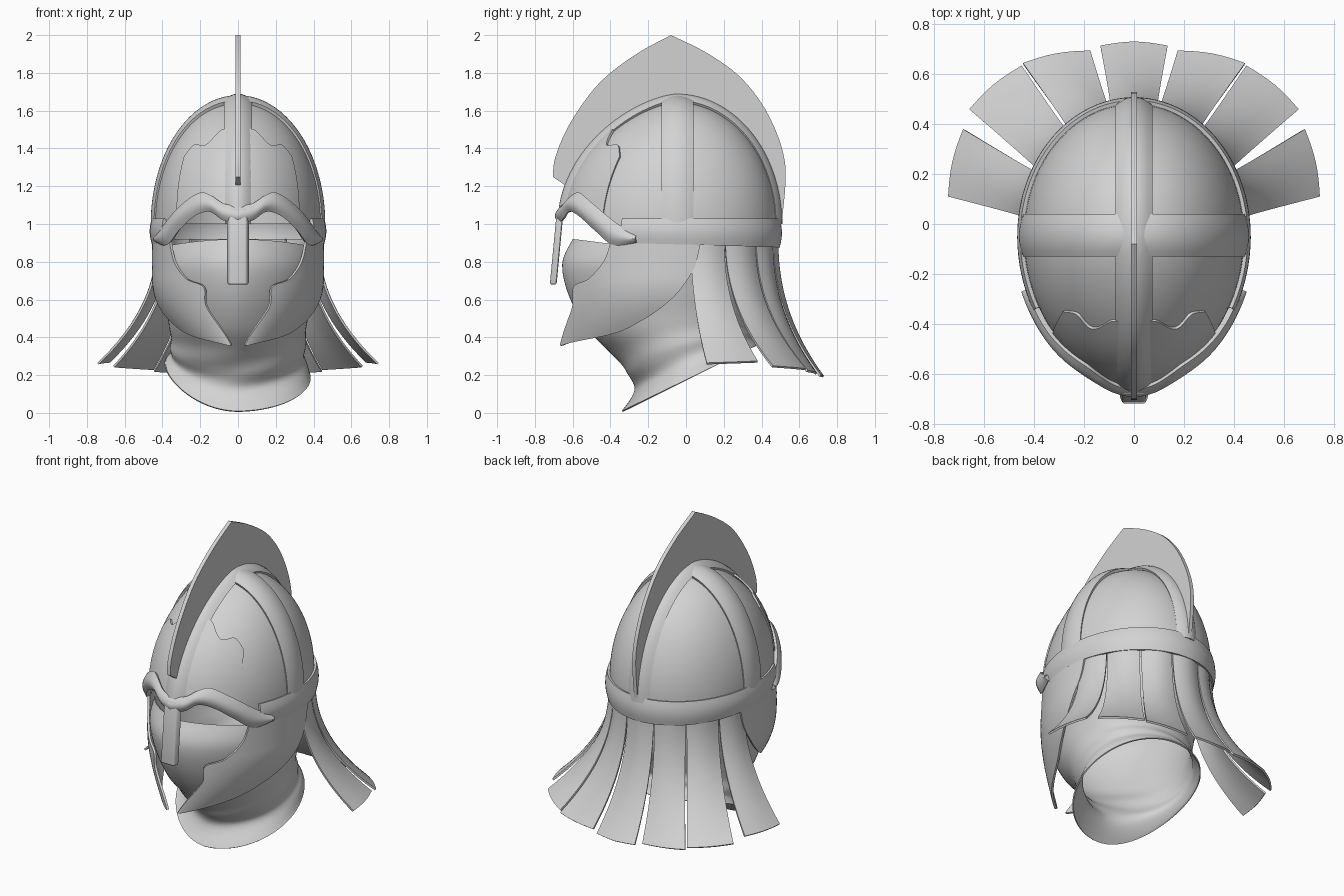
import bpy, bmesh, math
from math import sin, cos, acos, radians, pi, sqrt
from mathutils import Vector

if "Cube" in bpy.data.objects:
    bpy.data.objects.remove(bpy.data.objects["Cube"])

steel = bpy.data.materials.new("plain_grey")
steel.use_nodes = True
GREY = (0.65, 0.65, 0.65, 1)
steel.diffuse_color = GREY
steel.node_tree.nodes["Principled BSDF"].inputs["Base Color"].default_value = GREY

# Helmet form: an egg outline, pointed in front, closing into a dome
CY, BASE, RISE = -0.05, 1.0, 0.68
WIDE, FRONT, BACK, POINT = 0.46, 0.62, 0.55, 1.18


def egg(a, s, off=0.0):
    """Outline point at angle a (0 = front, pi = back) and dome scale s."""
    c, n = cos(a), sin(a)
    x = (WIDE * s + off) * (n ** POINT if c > 0 and n > 0 else max(n, 0))
    y = CY - c * ((FRONT * s ** 1.3 if c > 0 else BACK * s) + off)
    return x, y


def shell(a, z, off=0.0):
    s = sqrt(max(0, 1 - (max(z - BASE, 0) / RISE) ** 2))
    x, y = egg(a, s, off)
    taper = 1 - 0.27 * (max(0.72 - z, 0) / 0.3) ** 2
    return x * taper, y, z


def inside(p):
    h = (p.z - BASE) / RISE
    if h >= 1:
        return False
    s = sqrt(1 - h * h)
    front = p.y < CY
    ry = FRONT * s ** 1.3 if front else BACK * s
    return (abs(p.x) / (WIDE * s)) ** (2 / POINT if front else 2) + ((p.y - CY) / ry) ** 2 < 1


def cast(origin, direction):
    lo, hi = 0.0, 1.0
    for _ in range(24):
        mid = (lo + hi) / 2
        lo, hi = (mid, hi) if inside(origin + direction * mid) else (lo, mid)
    return origin + direction * lo


def curve(pts, t):
    """Smooth curve through a few points, t from 0 to 1."""
    k = min(int(t * (len(pts) - 1)), len(pts) - 2)
    f = t * (len(pts) - 1) - k
    p = [Vector(pts[min(max(k + i, 0), len(pts) - 1)]) for i in (-1, 0, 1, 2)]
    return p[1] + 0.5 * f * (p[2] - p[0] + f * (2 * p[0] - 5 * p[1] + 4 * p[2] - p[3]
                             + f * (3 * (p[1] - p[2]) + p[3] - p[0])))


def finish(name, bm, thick=0.0, mirror=False, side=-1, bevel=0.0):
    bmesh.ops.remove_doubles(bm, verts=bm.verts, dist=1e-5)
    mesh = bpy.data.meshes.new(name)
    bm.to_mesh(mesh)
    bm.free()
    obj = bpy.data.objects.new(name, mesh)
    bpy.context.collection.objects.link(obj)
    mesh.materials.append(steel)
    if mirror:
        obj.modifiers.new("mirror", 'MIRROR').use_clip = True
    if thick:
        m = obj.modifiers.new("thickness", 'SOLIDIFY')
        m.thickness, m.offset = thick, side
    if bevel:
        m = obj.modifiers.new("bevel", 'BEVEL')
        m.width, m.segments = bevel, 3
    bpy.ops.object.select_all(action='DESELECT')
    obj.select_set(True)
    bpy.context.view_layer.objects.active = obj
    bpy.ops.object.convert(target='MESH')
    bpy.ops.object.shade_smooth_by_angle(angle=radians(35))


def grid(name, func, n, m, **kw):
    """Surface func(u, v) with its faces turned outwards."""
    bm = bmesh.new()
    rows = [[bm.verts.new(func(i / n, j / m)) for j in range(m + 1)] for i in range(n + 1)]
    for r, q in zip(rows, rows[1:]):
        for j in range(m):
            bm.faces.new((r[j], q[j], q[j + 1], r[j + 1]))
    bm.normal_update()
    hub = Vector((0, CY, 0.8))
    if sum(f.normal.dot(f.calc_center_median() - hub) * f.calc_area() for f in bm.faces) < 0:
        bmesh.ops.reverse_faces(bm, faces=bm.faces)
    finish(name, bm, **kw)


def plate(name, low, high, off, thick, n=40, m=6):
    """Mirrored plate on the shell between two (degrees, height) edges."""
    def func(u, v):
        p = curve(low, u).lerp(curve(high, u), v)
        return shell(radians(max(p[0], 0)), p[1], off(u, v))
    grid(name, func, n, m, thick=thick, mirror=True)


def by_y(pts):
    """Turn (y, height) points into (degrees, height)."""
    return [(math.degrees(acos((CY - y) / (FRONT if y < CY else BACK))), z) for y, z in pts]


# Dome, sunk below the ribs and open below the brow
HEM = [(0, 1.05), (18, 1.07), (32, 1.11), (46, 1.04), (60, 0.97), (70, 1.0), (180, 1.0)]


def dome(u, v):
    a = 180 * u
    k = max(i for i in range(len(HEM) - 1) if HEM[i][0] <= a)
    (a0, z0), (a1, z1) = HEM[k], HEM[k + 1]
    low = z0 + (z1 - z0) * (a - a0) / (a1 - a0)
    t = math.asin((low - BASE) / RISE)
    t += (pi / 2 - t) * v
    s = max(cos(t), 0)
    return (*egg(radians(a), s, -0.018 * s), BASE + (RISE - 0.03) * sin(t))


grid("dome", dome, 60, 24, thick=0.012, mirror=True)


# Rounded ribs: one front to back, one side to side
def long_rib(u, v):
    t = radians(8 + 172 * u)
    d = Vector((0, -cos(t), sin(t)))
    return cast(Vector((0.15 * v - 0.075, CY, BASE)), d) + d * (0.01 - 0.026 * (2 * v - 1) ** 2)


def cross_rib(u, v):
    d = Vector((cos(pi * u), 0, sin(pi * u)))
    return cast(Vector((0, -0.13 + 0.17 * v, BASE)), d) + d * (0.002 - 0.013 * (2 * v - 1) ** 2)


grid("centre_rib", long_rib, 60, 8, thick=0.02)
grid("side_rib", cross_rib, 60, 8, thick=0.02)

# Thin plates on the forehead, rim band, brow and cheeks
plate("forehead_plate", [(0, 1.08), (20, 1.1), (33, 1.12), (45, 1.08), (50, 1.05)],
      [(0, 1.5), (20, 1.5), (33, 1.42), (45, 1.42), (52, 1.36)],
      lambda u, v: -0.012, 0.012)
plate("rim_band", [(62, 0.9), (100, 0.89), (140, 0.88), (180, 0.875)],
      [(62, 1.03), (100, 1.03), (140, 1.03), (180, 1.03)],
      lambda u, v: -0.004 + 0.012 * sin(pi * v), 0.02)
plate("brow", [(0, 1.0), (13, 1.02), (23, 1.065), (34, 1.04), (46, 0.965), (57, 0.89), (70, 0.9)],
      [(0, 1.09), (13, 1.11), (22, 1.15), (31, 1.165), (45, 1.10), (60, 1.0), (70, 0.94)],
      lambda u, v: 0.002 + 0.024 * sin(pi * v), 0.03)
plate("cheek_guard",
      by_y([(-0.40, 0.91), (-0.44, 0.80), (-0.52, 0.71), (-0.60, 0.665), (-0.605, 0.55), (-0.66, 0.36)]),
      by_y([(0.08, 0.91), (0.04, 0.76), (-0.08, 0.6), (-0.25, 0.48), (-0.42, 0.41), (-0.655, 0.355)]),
      lambda u, v: -0.004 + 0.012 * u ** 4, 0.014, m=12)

# Nose guard, wedge-shaped and leaning forward towards its lower end
bm = bmesh.new()
bmesh.ops.create_cube(bm, size=1)
for v in bm.verts:
    top = v.co.z > 0
    slim = 0.75 if v.co.y < 0 else 1
    v.co = Vector((v.co.x * slim * 0.12, (-0.665 if top else -0.703) + v.co.y * 0.036,
                   1.08 if top else 0.68))
finish("nose_guard", bm, bevel=0.01)

# Crest fin: an upright blade between the dome and a pointed arch
ARCH_F = [(-0.705, 1.25), (-0.69, 1.36), (-0.61, 1.54), (-0.46, 1.745), (-0.27, 1.895), (-0.08, 2.0)]
ARCH_B = [(-0.08, 2.0), (0.12, 1.9), (0.3, 1.765), (0.44, 1.57), (0.525, 1.32), (0.51, 1.03)]


def fin(u, v):
    arch = curve(ARCH_F, u * 2) if u <= 0.5 else curve(ARCH_B, u * 2 - 1)
    t = radians(19 + 157 * u)
    base = cast(Vector((0, CY, BASE)), Vector((0, -cos(t), sin(t))))
    return Vector((0, base.y, base.z)).lerp(Vector((0, arch[0], arch[1])), v)


grid("crest", fin, 60, 6, thick=0.024, side=0)

# Neck flaps: seven strips flaring out from the rim
FLAPS = [("side", 98, 119, (0.745, 0.11, 0.265), (0.685, 0.38, 0.275)),
         ("rear_side", 119.5, 143, (0.66, 0.46, 0.25), (0.45, 0.635, 0.235)),
         ("rear", 143.5, 167, (0.445, 0.645, 0.225), (0.175, 0.695, 0.21)),
         ("centre", 167.5, 180, (0.135, 0.715, 0.2), (0, 0.717, 0.195))]
for label, a0, a1, tip0, tip1 in FLAPS:
    middle = 1 if a1 == 180 else 0.5

    def flap(u, v):
        w = middle + (v - middle) * (1 - 0.03 * sin(pi * u))
        a = radians(a0 + (a1 - a0) * w)
        top = Vector(shell(a, 0.92, -0.025))
        tip = Vector(tip0).lerp(Vector(tip1), w)
        p = top.lerp(tip, u ** 2.2)
        p.z = top.z + (tip.z - top.z) * u
        x, y, _ = shell(a, 0.92)
        return p + Vector((x, y - CY, 0)).normalized() * 0.014 * sin(pi * v * 0.5 / middle)
    grid(label + "_neck_flap", flap, 18, 8, thick=0.012, mirror=True)

# Cloth hood: rings of (front y, front z, back y, back z, half width)
RINGS = [(-0.60, 0.92, 0.42, 0.88, 0.42), (-0.655, 0.79, 0.42, 0.78, 0.425),
         (-0.62, 0.62, 0.40, 0.66, 0.40), (-0.52, 0.44, 0.36, 0.56, 0.37),
         (-0.40, 0.32, 0.33, 0.49, 0.36), (-0.32, 0.22, 0.33, 0.44, 0.355),
         (-0.27, 0.13, 0.35, 0.40, 0.36), (-0.34, 0.01, 0.38, 0.36, 0.385)]


def hood(u, v):
    yf, zf, yb, zb, rx = curve([Vector(r) for r in RINGS], u)
    a = 2 * pi * v
    w = (1 + cos(a)) / 2
    n = abs(sin(a)) ** (1.3 - 0.25 * u if cos(a) > 0 else 1) * (1 if a < pi else -1)
    # Slanting folds around the neck, a sagging top edge and an uneven hem
    k = 1 + 0.016 * sin(24 * u + 4 * sin(a) + 1) * max(0, min(1, 4 * u - 1.6)) * min(1, 6 * (1 - u))
    lift = -0.03 * n * n * (1 - u) ** 6 + (0.08 * n * n * u ** 5 if n < 0 else 0)
    mid, half = (yf + yb) / 2, (yb - yf) / 2
    return Vector((n * rx * k, mid - cos(a) * half * k, zb + (zf - zb) * w + lift))


grid("hood", hood, 48, 72, thick=0.008)
